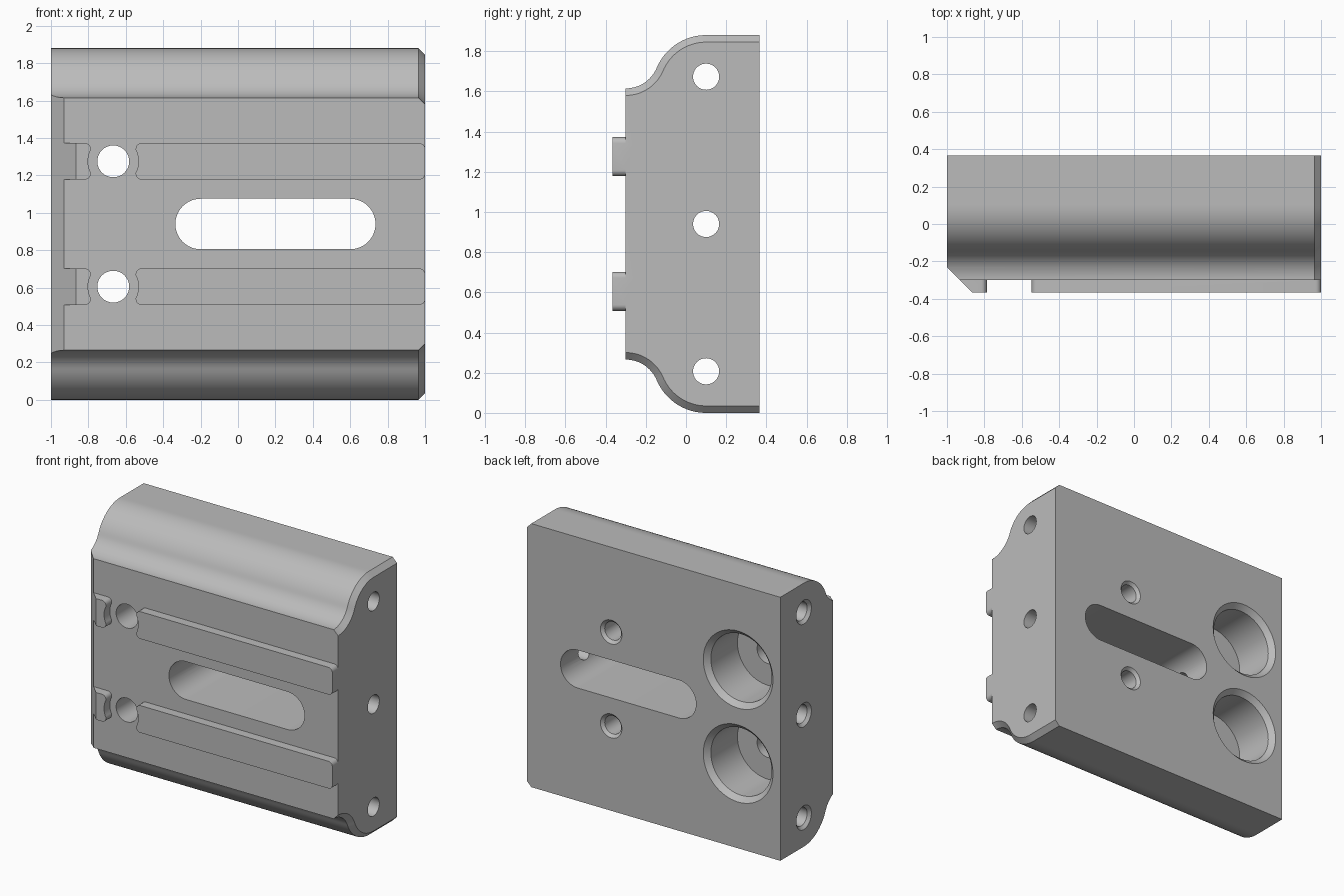
import bpy, bmesh
from math import sin, cos, pi, atan2, hypot
from mathutils import Vector

cube = bpy.data.objects.get("Cube")
if cube:
    bpy.data.objects.remove(cube, do_unlink=True)

MID = 0.94            # middle height of the block
FRONT, BACK = -0.30, 0.365
BORE_X, BORE_Z = -0.667, 0.335

grey = bpy.data.materials.new("light grey metal")
grey.use_nodes = True
grey.diffuse_color = (0.5, 0.5, 0.5, 1)
grey.node_tree.nodes["Principled BSDF"].inputs["Base Color"].default_value = (0.5, 0.5, 0.5, 1)


def loft(name, rings):
    """Closed solid through a list of equal point rings."""
    bm = bmesh.new()
    loops = [[bm.verts.new(p) for p in ring] for ring in rings]
    n = len(loops[0])
    for a, b in zip(loops, loops[1:]):
        for i in range(n):
            j = (i + 1) % n
            bm.faces.new((a[i], a[j], b[j], b[i]))
    bm.faces.new(loops[0])
    bm.faces.new(loops[-1])
    bmesh.ops.recalc_face_normals(bm, faces=bm.faces)
    mesh = bpy.data.meshes.new(name)
    bm.to_mesh(mesh)
    bm.free()
    mesh.materials.append(grey)
    obj = bpy.data.objects.new(name, mesh)
    bpy.context.collection.objects.link(obj)
    return obj


def arc(cx, cy, r, a0, a1, steps):
    return [(cx + r * cos(a0 + (a1 - a0) * i / steps),
             cy + r * sin(a0 + (a1 - a0) * i / steps)) for i in range(steps + 1)]


def along_y(points, y0, y1):
    return [[Vector((x, y, z)) for x, z in points] for y in (y0, y1)]


def turned(name, axis, centre, steps, sides=48):
    """Round solid: steps are (position along axis, radius)."""
    rings = []
    for pos, r in steps:
        circle = [(centre[0] + r * cos(2 * pi * i / sides),
                   centre[1] + r * sin(2 * pi * i / sides)) for i in range(sides)]
        rings.append([Vector((pos, u, v)) if axis == "X" else Vector((u, pos, v))
                      for u, v in circle])
    return loft(name, rings)


def combine(target, tool, operation):
    """Apply a boolean and drop the tool."""
    mod = target.modifiers.new("cut", "BOOLEAN")
    mod.operation, mod.object, mod.solver = operation, tool, "EXACT"
    bpy.context.view_layer.update()
    graph = bpy.context.evaluated_depsgraph_get()
    mesh = bpy.data.meshes.new_from_object(target.evaluated_get(graph))
    target.modifiers.clear()
    target.data = mesh
    bpy.data.objects.remove(tool, do_unlink=True)


def body_ring(x, inset):
    """Side outline with S-curved shoulders, drawn in once by inset."""
    big, small = 0.267, 0.167
    cy, cz = 0.10, 0.673              # convex centre, height above the middle
    ky, kz = FRONT, 0.842             # concave centre
    tilt = atan2(kz - cz, ky - cy)
    small = hypot(ky - cy, kz - cz) - big
    top = [(BACK, cz + big - inset)]
    top += arc(cy, cz, big - inset, pi / 2, tilt, 20)
    top += arc(ky, kz, small + inset, tilt - pi, -pi / 2, 16)[1:]
    outline = top + [(y, -z) for y, z in reversed(top)]
    return [Vector((x, y, MID + z)) for y, z in outline]


# Main block with its right-hand rim bevelled
body = loft("mounting_block", [body_ring(-1, 0), body_ring(0.965, 0), body_ring(1, 0.035)])


def rail_outline(x0, x1, z, half=0.097, r=0.03):
    pts = []
    for cx, cz, a in ((x1 - r, z + half - r, 0), (x0 + r, z + half - r, pi / 2),
                      (x0 + r, z - half + r, pi), (x1 - r, z - half + r, 1.5 * pi)):
        pts += arc(cx, cz, r, a, a + pi / 2, 6)
    return pts


# Key rails and short stubs on the front, hollowed round the bolt holes
for side in (-1, 1):
    z = MID + side * BORE_Z
    for x0, x1 in ((-1.1, BORE_X - 0.12), (BORE_X + 0.12, 1)):
        rail = loft("rail", along_y(rail_outline(x0, x1, z), -0.365, FRONT + 0.04))
        relief = turned("relief", "Y", (BORE_X, z), [(-0.5, 0.135), (0, 0.135)])
        combine(rail, relief, "DIFFERENCE")
        combine(body, rail, "UNION")

# Sloping bevel down the front left edge, also trimming the stubs
wedge = [(-1, -0.23), (-0.73, -0.50), (-1.3, -0.50), (-1.3, 0.2), (-1, 0.2)]
combine(body, loft("wedge", [[Vector((x, y, z)) for x, y in wedge] for z in (-0.2, 2.1)]),
        "DIFFERENCE")

# Long slot through the block
slot = arc(0.60, MID, 0.135, -pi / 2, pi / 2, 24) + arc(-0.20, MID, 0.135, pi / 2, 1.5 * pi, 24)
combine(body, loft("slot", along_y(slot, -0.6, 0.6)), "DIFFERENCE")

for side in (-1, 1):
    z = MID + side * BORE_Z
    # Stepped bolt holes, wide at the back
    combine(body, turned("bolt_hole", "Y", (BORE_X, z),
                         [(-0.6, 0.085), (0.03, 0.085), (0.03, 0.24),
                          (0.33, 0.24), (0.385, 0.295)], 64), "DIFFERENCE")
    # Blind countersunk holes in the back
    combine(body, turned("blind_hole", "Y", (0.335, z),
                         [(0.0, 0.065), (0.345, 0.065), (0.385, 0.105)]), "DIFFERENCE")

# Lengthwise holes, countersunk at one end
for z in (MID - 0.733, MID, MID + 0.733):
    combine(body, turned("cross_hole", "X", (0.10, z),
                         [(-1.02, 0.105), (-0.98, 0.065), (1.1, 0.065)]), "DIFFERENCE")

bpy.ops.object.select_all(action="DESELECT")
body.select_set(True)
bpy.context.view_layer.objects.active = body
bpy.ops.object.shade_smooth_by_angle(angle=pi / 6)
